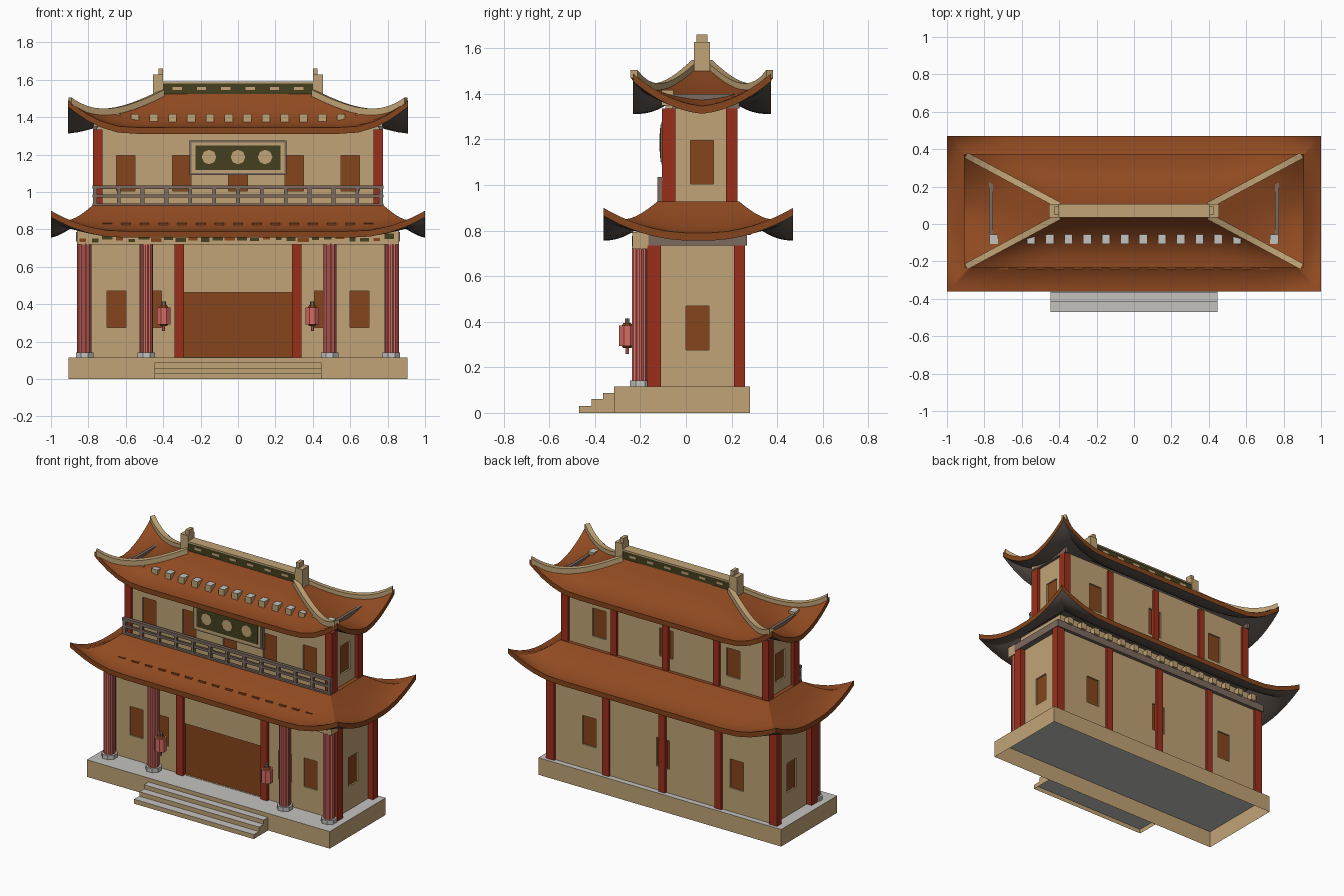
import bpy, bmesh, math, random
from mathutils import Matrix, Vector

if "Cube" in bpy.data.objects:
    bpy.data.objects.remove(bpy.data.objects["Cube"])

random.seed(4)

def material(name, r, g, b):
    m = bpy.data.materials.new(name)
    m.diffuse_color = (r, g, b, 1)
    m.use_nodes = True
    m.node_tree.nodes["Principled BSDF"].inputs["Base Color"].default_value = m.diffuse_color
    return m

TAN = material("tan plaster", .53, .37, .18)
ROOF = material("terracotta roof", .28, .068, .015)
BROWN = material("brown wood", .235, .06, .012)
RED = material("red post", .33, .028, .011)
PINK = material("pink column", .68, .15, .125)
STONE = material("light stone", .55, .54, .52)
GREY = material("grey brown wood", .2, .145, .115)
GREEN = material("dark green", .057, .05, .014)
DARK = material("dark underside", .12, .098, .083)

def finish(name, bm, *mats):
    bmesh.ops.recalc_face_normals(bm, faces=bm.faces)
    me = bpy.data.meshes.new(name)
    bm.to_mesh(me)
    bm.free()
    for m in mats:
        me.materials.append(m)
    ob = bpy.data.objects.new(name, me)
    bpy.context.collection.objects.link(ob)
    return ob

def boxes(name, mats, items, mirror=False, hollow=False):
    """Boxes given as x0,x1,y0,y1,z0,z1; a second material goes on level faces."""
    if mirror:
        items = items + [(-b, -a, *r) for a, b, *r in items]
    bm = bmesh.new()
    for x0, x1, y0, y1, z0, z1 in items:
        mx = Matrix.Translation(((x0+x1)/2, (y0+y1)/2, (z0+z1)/2)) @ Matrix.Diagonal((x1-x0, y1-y0, z1-z0, 1))
        bmesh.ops.create_cube(bm, size=1, matrix=mx)
    bm.normal_update()
    if len(mats) > 1:
        for f in bm.faces:
            f.material_index = int(abs(f.normal.z) > .9)
    if hollow:
        bmesh.ops.delete(bm, geom=[f for f in bm.faces if f.normal.z < -.9], context='FACES')
    return finish(name, bm, *mats)

def cylinders(name, mat, spots, r, z0, z1, sides, r2=None, flute=1):
    bm = bmesh.new()
    for x, y in spots:
        new = bmesh.ops.create_cone(bm, cap_ends=True, segments=sides, radius1=r, radius2=r if r2 is None else r2,
                                    depth=z1-z0, matrix=Matrix.Rotation(math.pi/sides, 4, 'Z'))["verts"]
        for v in new:
            k = round(math.atan2(v.co.y, v.co.x)/(2*math.pi/sides) - .5)
            s = flute if k % 2 else 1
            v.co = Vector((v.co.x*s + x, v.co.y*s + y, v.co.z + (z0+z1)/2))
    return finish(name, bm, mat)

# Plinth and front steps, open underneath
boxes("plinth", [TAN, STONE], [(-.907, .907, -.317, .28, 0, .115)], hollow=True)
boxes("front_steps", [TAN, STONE], [(-.447, .447, -.47, -.317, 0, .03), (-.447, .447, -.415, -.317, .03, .06),
                                    (-.447, .447, -.365, -.317, .06, .088)], hollow=True)

def storey(name, X, y0, y1, z0, z1, front, back, side, wz, door=None):
    """Wall block with recessed openings filled by brown panels."""
    wall = boxes(name + "_walls", [TAN], [(-X, X, y0, y1, z0, z1)])
    d, w, cut, pane = .016, .05, [], []
    spans = [(x-w, x+w, *wz) for x in front] + ([door] if door else [])
    for a, b, c, e in spans:
        cut.append((a, b, y0-d, y0+d, c, e))
        pane.append((a, b, y0+d-.006, y0+d+.002, c, e))
    for x in back:
        cut.append((x-w, x+w, y1-d, y1+d, *wz))
        pane.append((x-w, x+w, y1-d-.002, y1-d+.006, *wz))
    for s in (-1, 1):
        cut.append((s*X-d, s*X+d, side-w, side+w, *wz))
        px = s*(X-d+.002)
        pane.append((px-.004, px+.004, side-w, side+w, *wz))
    cutter = boxes(name + "_cutter", [TAN], cut)
    cutter.hide_render = True
    mod = wall.modifiers.new("openings", 'BOOLEAN')
    mod.operation, mod.solver, mod.object = 'DIFFERENCE', 'EXACT', cutter
    bpy.context.view_layer.update()
    me = bpy.data.meshes.new_from_object(wall.evaluated_get(bpy.context.evaluated_depsgraph_get()))
    wall.modifiers.clear()
    wall.data = me
    bpy.data.objects.remove(cutter)
    boxes(name + "_window_panels", [BROWN], pane)

storey("lower", .825, -.155, .245, .116, .845, [-.65, -.46, .46, .65], [-.55, 0, .55], .05, (.275, .47),
       (-.29, .29, .118, .463))
storey("upper", .752, -.09, .21, .9, 1.352, [-.6, -.3, 0, .3, .6], [-.5, 0, .5], .07, (1.005, 1.195))

# Square red posts
boxes("lower_posts", [RED], [(.803, .862, -.17, -.11, .116, .735), (.803, .862, .21, .26, .116, .735),
                             (.29, .34, -.175, -.145, .116, .725), (.395, .445, .235, .26, .116, .735)], True)
boxes("upper_posts", [RED], [(.725, .775, -.105, -.045, .925, 1.335), (.725, .775, .175, .225, .925, 1.335),
                             (.36, .405, .2, .225, .925, 1.335)], True)
boxes("back_middle_posts", [RED], [(-.025, .025, .235, .26, .116, .735), (-.022, .022, .2, .225, .925, 1.335)])

# Fluted porch columns on stone feet
spots = [(x, -.2) for x in (-.82, -.49, .49, .82)]
cylinders("porch_columns", PINK, spots, .037, .14, .725, 24, flute=.88)
cylinders("column_feet", STONE, spots, .05, .116, .143, 8)

# Painted lintel over the porch, grey beams round the other sides
boxes("front_lintel", [TAN], [(-.862, .862, -.235, -.165, .72, .793)])
boxes("side_beams", [GREY], [(.8, .866, -.165, .265, .735, .785)], True)
boxes("back_beam", [GREY], [(-.866, .866, .225, .268, .735, .785)])
patches = [[], []]
for i in range(26):
    x, w, z = -.83 + i*.0655, random.uniform(.015, .03), random.uniform(.73, .75)
    patches[i % 3 == 0].append((x-w, x+w, -.238, -.233, z, z+random.uniform(.014, .03)))
boxes("lintel_green_patches", [GREEN], patches[0])
boxes("lintel_brown_patches", [BROWN], patches[1])

class Roof:
    """Hipped roof with swept-up corners, described by one height function."""
    def __init__(self, yc, inner, outer, zi, zo, lift, reach, sag):
        self.yc, self.i, self.o, self.sag = yc, inner, outer, sag
        self.zi, self.zo, self.lift, self.reach = zi, zo, lift, reach

    def point(self, sx, sy, v):
        a, b = self.i, self.o
        d = b[0]*(1-abs(sx)) + b[1]*(1-abs(sy))
        up = self.lift * max(0, 1 - d/self.reach)**2
        p = 1.4 + (self.sag-1.4)*(1-sx**6)     # long slopes hollow out away from the hips
        z = self.zi + (self.zo-self.zi)*(1-(1-v)**p) + up*v**3.2
        return Vector((sx*(a[0]+(b[0]-a[0])*v), self.yc + sy*(a[1]+(b[1]-a[1])*v), z))

    def build(self, name, thick=.034, n=20, rings=10):
        t = [math.sin(math.pi/2*(2*k/n-1)) for k in range(n)]
        loop = [(s, -1) for s in t] + [(1, s) for s in t] + [(-s, 1) for s in t] + [(-1, -s) for s in t]
        bm = bmesh.new()
        top = [[bm.verts.new(self.point(*c, k/rings)) for c in loop] for k in range(rings+1)]
        low = [[bm.verts.new(v.co - Vector((0, 0, thick))) for v in r] for r in top]
        N = len(loop)
        def strip(r, q, m):
            for j in range(N):
                f = bm.faces.new((r[j], r[(j+1) % N], q[(j+1) % N], q[j]))
                f.material_index, f.smooth = m, m != 1
        for k in range(rings):
            strip(top[k], top[k+1], 0)
            strip(low[k], low[k+1], 2)
        strip(top[-1], low[-1], 1)
        bm.faces.new(top[0])
        bm.faces.new(low[0]).material_index = 2
        for e in bm.edges:
            e.smooth = len({f.material_index for f in e.link_faces}) == 1 and e.calc_face_angle(0) < .6
        return finish(name, bm, ROOF, BROWN, DARK)

lower_roof = Roof(.054, (.78, .18), (1.0, .416), .927, .79, .11, .38, 2.1)
upper_roof = Roof(.07, (.40, .03), (.908, .303), 1.525, 1.345, .145, .34, 2.4)
lower_roof.build("lower_roof")
upper_roof.build("upper_roof")

# Tan hip ridges following the upper roof corners
bm = bmesh.new()
for sx in (-1, 1):
    for sy in (-1, 1):
        prev, side = None, Vector((-sy*.273, sx*.508, 0)).normalized()*.017
        for k in range(13):
            p = upper_roof.point(sx, sy, k/12*.98)
            ring = [bm.verts.new(p + side*a + Vector((0, 0, h)))
                    for a, h in ((-1, -.012), (1, -.012), (1, .023), (-1, .023))]
            if prev:
                for j in range(4):
                    bm.faces.new((prev[j], prev[(j+1) % 4], ring[(j+1) % 4], ring[j]))
            if k in (0, 12):
                bm.faces.new(ring)
            prev = ring
finish("hip_ridges", bm, TAN)

# Main ridge with tan cap, inlays and stepped end finials
boxes("main_ridge", [GREEN], [(-.405, .405, .042, .1, 1.49, 1.582)])
boxes("ridge_cap", [TAN], [(-.405, .405, .036, .106, 1.58, 1.59)])
boxes("ridge_inlays", [TAN], [(x-.025, x+.025, y, y+.006, 1.546, 1.562)
                              for x in [-.325+.13*i for i in range(6)] for y in (.038, .098)])
boxes("ridge_finials", [TAN], [(.4, .455, .036, .106, 1.5, 1.628), (.4, .425, .047, .095, 1.62, 1.66)], True)

# Bracket blocks that show through the roofs
boxes("upper_brackets", [TAN, STONE], [(x-.022, x+.022, -.107, -.055, 1.35, 1.417)
                                       for x in [-.75+.1*i for i in range(16)]])
boxes("upper_side_plates", [GREY], [(.755, .775, -.06, .235, 1.335, 1.4)], True)
boxes("lower_brackets", [BROWN], [(x-.025, x+.025, -.243, -.232, .79, .834)
                                  for x in [-.7+.1*i for i in range(15)]])
boxes("back_brackets", [TAN], [(x-.02, x+.02, .24, .285, .78, .825) for x in [-.77+.11*i for i in range(15)]])

# Balcony railing
boxes("railing_rails", [GREY], [(-.778, .778, -.126, -.104, 1.016, 1.036), (-.778, .778, -.122, -.108, .972, .988),
                                (-.778, .778, -.124, -.106, .925, .938)])
boxes("railing_posts", [GREY], [(x-.01, x+.01, -.124, -.106, .925, 1.02)
                                for x in [-.765+.1275*i for i in range(13)]])

# Name board left blank of writing, with three plain medallions
boxes("board_frame", [GREY], [(-.26, .26, -.108, -.085, 1.09, 1.276)])
boxes("board_border", [TAN], [(-.248, .248, -.112, -.105, 1.101, 1.265)])
boxes("board_panel", [GREEN], [(-.228, .228, -.115, -.109, 1.118, 1.25)])
bm = bmesh.new()
for x in (-.155, 0, .145):
    bmesh.ops.create_cone(bm, cap_ends=True, segments=8, radius1=.039, radius2=.039, depth=.005,
                          matrix=Matrix.Translation((x, -.114, 1.187)) @ Matrix.Rotation(math.pi/2, 4, 'X'))
finish("board_medallions", bm, TAN)

# Hanging lanterns
spots = [(-.397, -.258), (.397, -.258)]
cylinders("lantern_bodies", PINK, spots, .038, .293, .383, 8)
cylinders("lantern_lids", BROWN, spots, .026, .383, .395, 8, .018)
cylinders("lantern_knobs", GREY, spots, .012, .395, .415, 6)
cylinders("lantern_bottoms", BROWN, spots, .018, .284, .293, 8, .026)
cylinders("lantern_tassels", PINK, spots, .008, .258, .285, 6)
